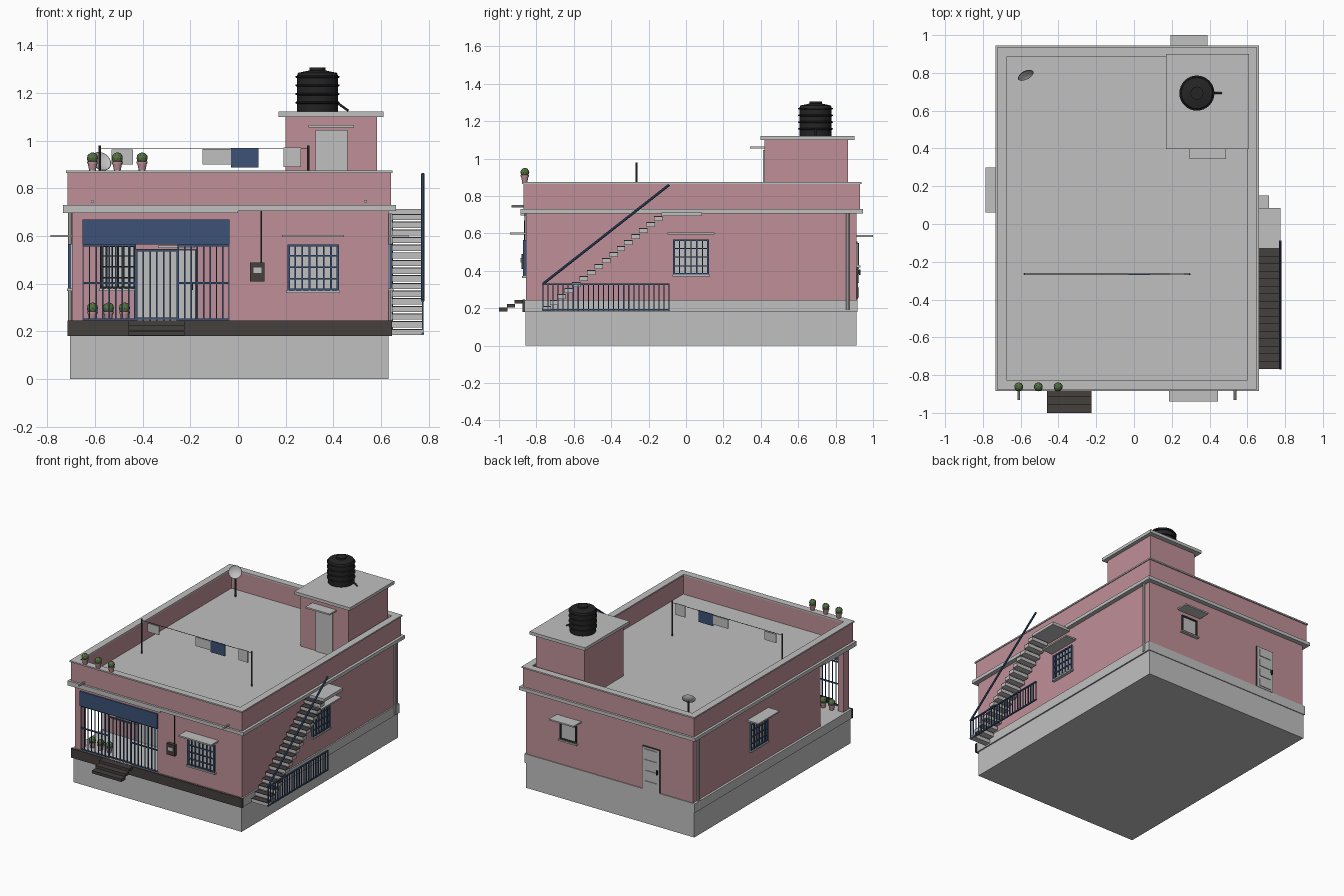
import bpy, bmesh, math
from mathutils import Matrix, Vector

cube = bpy.data.objects.get("Cube")
if cube:
    bpy.data.objects.remove(cube, do_unlink=True)


def material(name, r, g, b):
    m = bpy.data.materials.new(name)
    m.use_nodes = True
    m.diffuse_color = (r, g, b, 1)
    m.node_tree.nodes["Principled BSDF"].inputs["Base Color"].default_value = (r, g, b, 1)
    return m


PINK = material("pink_plaster", .52, .28, .31)
GREY = material("light_concrete", .53, .53, .53)
DARK = material("dark_stone", .058, .05, .048)
BLUE = material("blue_paint", .045, .085, .18)
BLACK = material("black_plastic", .018, .018, .018)
GREEN = material("leaf_green", .09, .17, .055)


def finish(name, bm, mat, M=None, smooth=False):
    if M is not None:
        bm.transform(M)
    bmesh.ops.recalc_face_normals(bm, faces=bm.faces)
    me = bpy.data.meshes.new(name)
    bm.to_mesh(me)
    bm.free()
    me.materials.append(mat)
    ob = bpy.data.objects.new(name, me)
    bpy.context.collection.objects.link(ob)
    if smooth:
        bpy.ops.object.select_all(action='DESELECT')
        ob.select_set(True)
        bpy.context.view_layer.objects.active = ob
        bpy.ops.object.shade_smooth_by_angle(angle=math.radians(40))
    return ob


def boxes(name, mat, items, M=None):
    """Join boxes given as (x0, x1, y0, y1, z0, z1)."""
    bm = bmesh.new()
    for x0, x1, y0, y1, z0, z1 in items:
        T = Matrix.Translation(((x0 + x1) / 2, (y0 + y1) / 2, (z0 + z1) / 2))
        bmesh.ops.create_cube(bm, size=1, matrix=T @ Matrix.Diagonal((x1 - x0, y1 - y0, z1 - z0, 1)))
    return finish(name, bm, mat, M)


def box(name, mat, *b, M=None):
    return boxes(name, mat, [b], M)


def rod(name, mat, a, b, r, sides=8):
    a, b = Vector(a), Vector(b)
    d = b - a
    bm = bmesh.new()
    bmesh.ops.create_cone(bm, cap_ends=True, segments=sides, radius1=r, radius2=r, depth=d.length)
    M = Matrix.Translation((a + b) / 2) @ d.to_track_quat('Z', 'Y').to_matrix().to_4x4()
    return finish(name, bm, mat, M, smooth=True)


def lathe(name, mat, profile, M, steps=32):
    bm = bmesh.new()
    vs = [bm.verts.new((r, 0, z)) for r, z in profile]
    es = [bm.edges.new(p) for p in zip(vs, vs[1:])]
    bmesh.ops.spin(bm, geom=vs + es, axis=(0, 0, 1), cent=(0, 0, 0),
                   angle=2 * math.pi, steps=steps, use_merge=True)
    bmesh.ops.remove_doubles(bm, verts=bm.verts, dist=1e-5)
    return finish(name, bm, mat, M, smooth=True)


def ring(x0, x1, y0, y1, z0, z1, t):
    """Four boxes around a rectangle."""
    return [(x0, x1, y0, y0 + t, z0, z1), (x0, x1, y1 - t, y1, z0, z1),
            (x0, x0 + t, y0 + t, y1 - t, z0, z1), (x1 - t, x1, y0 + t, y1 - t, z0, z1)]


def bars(x0, x1, n, y, z0, z1, t):
    step = (x1 - x0) / n
    return [(x0 + i * step - t, x0 + i * step + t, y - t, y + t, z0, z1) for i in range(n + 1)]


def wall_frame(x, y, degrees):
    """Local frame whose -y axis points out of a wall."""
    return Matrix.Translation((x, y, 0)) @ Matrix.Rotation(math.radians(degrees), 4, 'Z')


def window(name, M, w, z0, z1, grille=BLUE, n=6, shade=.12, deep=.085, shade_z=.6):
    h, t = w / 2, .008
    box(name + "_pane", GREY, -h, h, -.004, .01, z0, z1, M=M)
    boxes(name + "_frame", grille, [(-h, -h + t, -.014, 0, z0, z1), (h - t, h, -.014, 0, z0, z1),
          (-h, h, -.014, 0, z0, z0 + t), (-h, h, -.014, 0, z1 - t, z1)], M)
    box(name + "_sill", GREY, -h - .008, h + .008, -.022, 0, z0 - .01, z0, M=M)
    if n:
        rails = [(-h, h, -.016, -.008, z0 + (z1 - z0) * k - .003, z0 + (z1 - z0) * k + .003) for k in (.25, .5, .75)]
        boxes(name + "_grille", grille, bars(-h, h, n, -.014, z0, z1, .0035) + rails, M)
    if shade:
        box(name + "_sunshade", GREY, -shade, shade, -deep, 0, shade_z - .005, shade_z + .005, M=M)


def door(name, M, w, z0, z1, panels=4):
    h, s = w / 2, (z1 - z0) / panels
    boxes(name + "_jambs", DARK, [(-h - .006, -h, -.006, 0, z0, z1), (h, h + .006, -.006, 0, z0, z1),
          (-h - .006, h + .006, -.006, 0, z1, z1 + .006)], M)
    box(name + "_leaf", GREY, -h, h, -.008, .01, z0, z1, M=M)
    boxes(name + "_panels", GREY, [(-h + .018, h - .018, -.013, 0, z0 + i * s + .012, z0 + (i + 1) * s - .012)
          for i in range(panels)], M)
    box(name + "_handle", BLACK, h - .016, h - .008, -.022, 0, (z0 + z1) / 2 - .02, (z0 + z1) / 2 + .01, M=M)


def potted_plant(name, x, y, z):
    M = Matrix.Translation((x, y, z))
    lathe(name + "_pot", PINK, [(0, 0), (.014, 0), (.02, .03), (.023, .03), (.023, .037), (0, .037)], M, 12)
    bm = bmesh.new()
    bmesh.ops.create_icosphere(bm, subdivisions=2, radius=.024, matrix=Matrix.Translation((0, 0, .052)))
    finish(name + "_bush", bm, GREEN, M)


# Foundation and front veranda edge
box("foundation", GREY, -.704, .63, -.858, .912, 0, .18)
box("plinth_band", GREY, -.712, .64, -.862, .918, .18, .245)
box("veranda_edge", DARK, -.715, .645, -.874, -.86, .18, .246)
boxes("front_steps", DARK, [(-.46, -.225, -1 + i * .042, -.955 + i * .042, .183 + i * .021, .203 + i * .021)
                            for i in range(3)])

# House walls around the open porch
boxes("walls", PINK, [(-.695, .63, -.53, .912, .245, .706), (-.035, .63, -.855, -.53, .245, .706)])
boxes("porch_post_and_beams", PINK, [(-.695, -.652, -.855, -.79, .245, .7), (-.695, -.035, -.855, -.815, .668, .7),
                                     (-.695, -.652, -.8, -.53, .668, .7)])
box("porch_ceiling", GREY, -.733, 0, -.885, -.53, .697, .706)
box("porch_blind", BLUE, -.652, -.035, -.866, -.858, .565, .67)

# Porch grille and gate
Z0, Z1 = .246, .565
boxes("porch_grille", BLUE, bars(-.65, -.43, 8, -.85, Z0, Z1, .003) + bars(-.25, -.037, 8, -.85, Z0, Z1, .003)
      + [(a, b, -.855, -.847, z - .004, z + .004) for a, b in ((-.65, -.43), (-.25, -.036)) for z in (.25, .403, .56)])
boxes("porch_gate", BLUE, bars(-.425, -.255, 6, -.85, Z0, .54, .003)
      + [(-.43, -.25, -.856, -.846, z - .004, z + .004) for z in (.255, .54)])

# Openings
porch = wall_frame(-.305, -.53, 0)
door("entrance_door", porch, .25, .246, .54, 1)
box("entrance_lintel", GREY, -.03, .125, -.04, 0, .55, .56, M=porch)
window("porch_window", wall_frame(-.503, -.53, 0), .145, .38, .562, BLACK, 6, 0)
window("front_window", wall_frame(.315, -.855, 0), .21, .372, .565, BLUE, 7, .13)
window("right_window", wall_frame(.63, .027, 90), .185, .38, .567, BLUE, 6, .125)
window("left_window", wall_frame(-.695, .18, -90), .185, .38, .567, BLUE, 6, .12, .09)
window("back_window", wall_frame(.29, .912, 180), .13, .428, .55, DARK, 0, .098, .088, .587)
door("back_door", wall_frame(-.365, .912, 180), .13, .246, .55)

# Electric meter
box("meter_box", DARK, .05, .112, -.88, -.855, .41, .49)
box("meter_glass", GREY, .064, .098, -.884, -.875, .445, .468)
rod("meter_cable", BLACK, (.097, -.86, .49), (.097, -.86, .706), .003, 6)

# Roof, cornice and parapet
box("roof_slab", GREY, -.733, .662, -.885, .945, .706, .73)
boxes("parapet", PINK, ring(-.715, .642, -.87, .93, .73, .865, .038))
boxes("parapet_cap", GREY, ring(-.722, .648, -.878, .938, .865, .875, .05))
for i, x in enumerate((-.61, .535)):
    rod(f"rain_spout_{i}", GREY, (x, -.86, .745), (x, -.932, .745), .007)
for side, x in (("left", -.704), ("right", .64)):
    rod("downpipe_" + side, GREY, (x, .865, .19), (x, .865, .71), .009)
for i in range(3):
    potted_plant(f"parapet_plant_{i}", -.61 + i * .104, -.862, .875)
    potted_plant(f"porch_plant_{i}", -.61 + i * .067, -.78, .246)

# Outside staircase
N, DY, DZ = 16, .0398, .0321
steps = [(.645, .775, -.768 + i * DY, -.723 + i * DY, .185 + i * DZ, .207 + i * DZ) for i in range(N)]
boxes("stair_steps", GREY, steps)
boxes("stair_treads", DARK, [(a, b, c, d, f, f + .004) for a, b, c, d, e, f in steps])
box("stair_landing", GREY, .63, .775, -.13, .085, .692, .713)
rod("stair_handrail", BLUE, (.775, -.765, .33), (.775, -.09, .86), .007)
boxes("stair_railing", BLUE, [(.772, .778, y - .003, y + .003, .185, .33) for y in
      [-.765 + i * .027 for i in range(26)]] + [(.77, .78, -.77, -.088, z - .004, z + .004) for z in (.192, .328)])

# Rooftop stair room
box("stair_room", PINK, .2, .583, .42, .865, .73, 1.102)
box("stair_room_roof", GREY, .17, .61, .397, .9, 1.1, 1.122)
box("stair_room_door", GREY, .325, .46, .412, .43, .73, 1.045)
box("stair_room_sunshade", GREY, .295, .487, .343, .42, 1.055, 1.066)

# Water tank with ribs
profile = [(0, 0), (.085, 0)]
for i in range(4):
    z = .006 + i * .036
    profile += [(.086, z), (.086, z + .026), (.093, z + .029), (.093, z + .034)]
profile += [(.086, .15), (.082, .162), (.034, .172), (.034, .184), (0, .184)]
lathe("water_tank", BLACK, profile, Matrix.Translation((.333, .693, 1.122)))
rod("tank_outlet", DARK, (.4, .693, 1.17), (.463, .693, 1.125), .005)

# Clothes line
for i, x in enumerate((-.58, .295)):
    rod(f"line_post_{i}", DARK, (x, -.265, .73), (x, -.265, .98), .005)
rod("clothes_line", BLACK, (-.58, -.265, .968), (.295, -.265, .968), .002, 6)
boxes("pale_laundry", GREY, [(-.53, -.44, -.268, -.262, .9, .962), (-.148, -.03, -.268, -.262, .9, .965),
                             (.19, .265, -.268, -.262, .89, .972)])
box("blue_laundry", BLUE, -.03, .085, -.269, -.261, .888, .97)

# Satellite dish
rod("dish_pole", DARK, (-.58, .8, .73), (-.58, .8, .9), .005)
aim = Vector((.4, -.78, .5)).to_track_quat('Z', 'Y').to_matrix().to_4x4()
lathe("dish", GREY, [(0, 0), (.02, .003), (.035, .009), (.045, .017), (.043, .018), (.033, .012), (.018, .006), (0, .004)],
      Matrix.Translation((-.58, .8, .905)) @ aim, 24)
